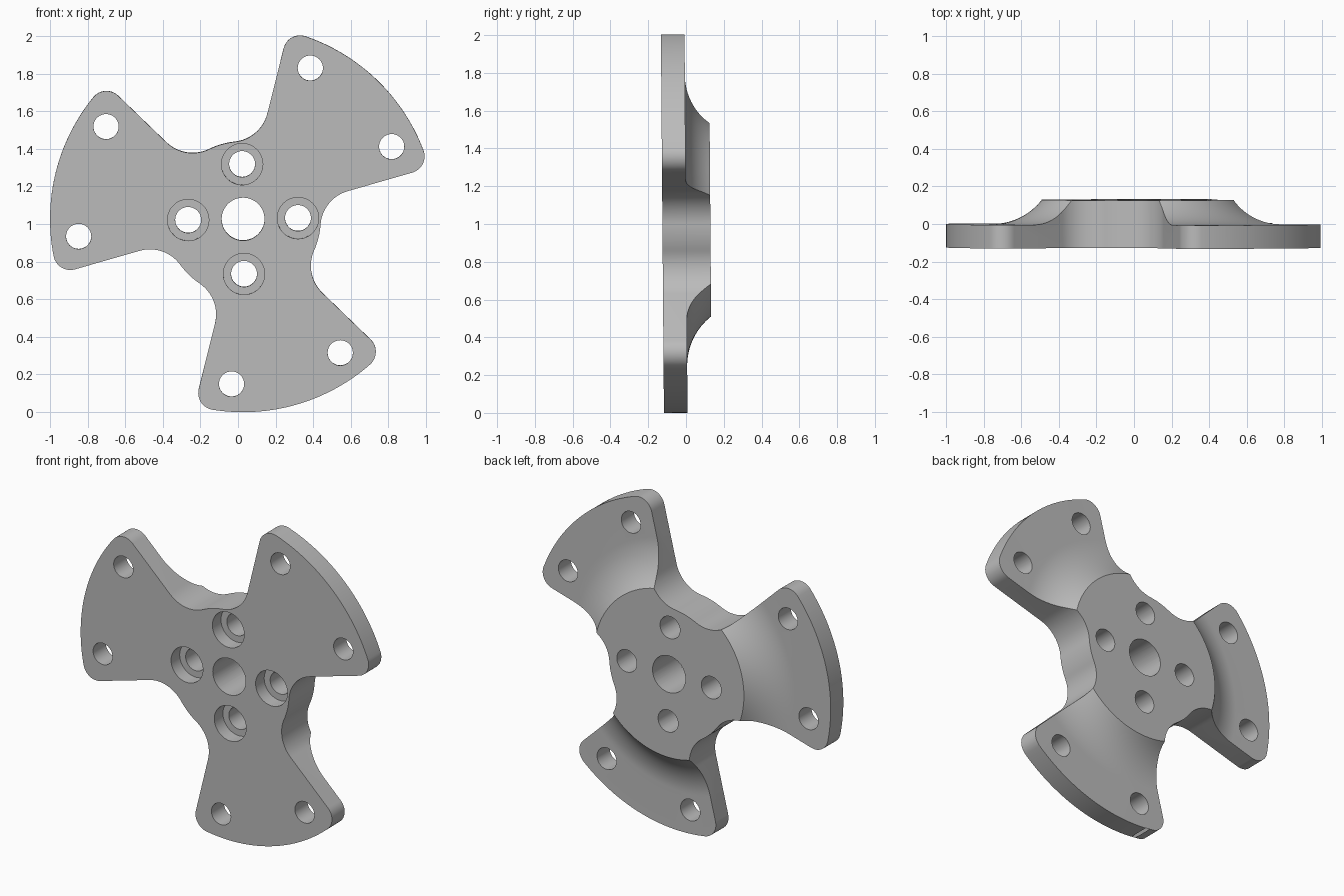
import bpy, bmesh, math
from mathutils import Matrix, Vector

if "Cube" in bpy.data.objects:
    bpy.data.objects.remove(bpy.data.objects["Cube"])

CX, CZ = 0.027, 1.027            # hub axis position
R, HUB, FIL, COR, OFF = 1.0265, 0.413, 0.20, 0.09, 0.0104
BACK, FRONT = 0.129, -0.125      # hub back face and flat front face


def arc(c, r, a0, a1, n):
    """Points on an arc, angles in radians."""
    return [(c[0] + r * math.cos(a0 + (a1 - a0) * i / n),
             c[1] + r * math.sin(a0 + (a1 - a0) * i / n)) for i in range(n + 1)]


def turn(pts, deg):
    c, s = math.cos(math.radians(deg)), math.sin(math.radians(deg))
    return [(c * x - s * y, s * x + c * y) for x, y in pts]


def to_object(name, bm):
    bmesh.ops.recalc_face_normals(bm, faces=bm.faces)
    me = bpy.data.meshes.new(name)
    bm.to_mesh(me)
    bm.free()
    ob = bpy.data.objects.new(name, me)
    bpy.context.collection.objects.link(ob)
    return ob


def prism(name, pts, y0, y1):
    """Outline in the x-z plane extruded along y."""
    bm = bmesh.new()
    f = bm.faces.new([bm.verts.new((x, y0, z)) for x, z in pts])
    ext = bmesh.ops.extrude_face_region(bm, geom=[f])
    vs = [v for v in ext["geom"] if isinstance(v, bmesh.types.BMVert)]
    bmesh.ops.translate(bm, verts=vs, vec=(0, y1 - y0, 0))
    return to_object(name, bm)


def disc(name, c, r, y0, y1):
    return prism(name, arc(c, r, 0, math.tau, 48)[:-1], y0, y1)


def boolean(ob, cutter, op):
    m = ob.modifiers.new(cutter.name, 'BOOLEAN')
    m.operation, m.solver, m.object = op, 'EXACT', cutter
    bpy.context.view_layer.objects.active = ob
    bpy.ops.object.modifier_apply(modifier=m.name)
    bpy.data.objects.remove(cutter)


# Half of one arm: hub bump, concave fillet, rounded corner, outer rim
rad = math.radians
fs = math.sqrt((HUB + FIL) ** 2 - (OFF + FIL) ** 2)
fa = math.atan2(OFF + FIL, fs)
cs = math.sqrt((R - COR) ** 2 - (OFF - COR) ** 2)
ca = math.atan2(OFF - COR, cs)
half = (arc((0, 0), HUB, rad(30), fa, 5)
        + arc((fs, OFF + FIL), FIL, math.pi + fa, 1.5 * math.pi, 16)[1:]
        + arc((cs, OFF - COR), COR, rad(90), ca, 12)
        + arc((0, 0), R, ca, rad(-30), 16)[1:])
half = turn(half, 30)
arm = half + [(x, -y) for x, y in reversed(half[:-1])]

# Three arms around the hub
outline = []
for k in range(3):
    outline += turn(arm, 46 - 120 * k)[:-1]
rotor = prism("three_arm_flange", outline, FRONT, 0.3)

# Lathed back surface: flat arms sweeping up to the raised hub
TOP_R, TOE_R = 0.5175, 0.78
w = TOE_R - TOP_R
rho = (w * w + BACK * BACK) / (2 * BACK)
prof = [(0, -0.3), (1.3, -0.3), (1.3, 0)]
a_end = math.asin(w / rho)
prof += [(TOE_R - rho * math.sin(a_end * i / 16), rho - rho * math.cos(a_end * i / 16))
         for i in range(17)]
prof.append((0, BACK))
bm = bmesh.new()
vs = [bm.verts.new((r, y, 0)) for r, y in prof]
es = [bm.edges.new(p) for p in zip(vs, vs[1:])]
bmesh.ops.spin(bm, geom=vs + es, cent=(0, 0, 0), axis=(0, 1, 0),
               angle=math.tau, steps=120, use_merge=True)
bmesh.ops.remove_doubles(bm, verts=bm.verts, dist=1e-5)
boolean(rotor, to_object("lathe_envelope", bm), 'INTERSECT')

# Centre bore and arm holes
boolean(rotor, disc("bore", (0, 0), 0.114, -0.5, 0.5), 'DIFFERENCE')
for k in range(3):
    for side in (-20, 20):
        c = turn([(0.879, 0)], 46 + 120 * k + side)[0]
        boolean(rotor, disc("arm_hole", c, 0.067, -0.5, 0.5), 'DIFFERENCE')

# Counterbored hub bolt holes
for k in range(4):
    c = turn([(0.292, 0)], 1 + 90 * k)[0]
    boolean(rotor, disc("bolt_hole", c, 0.069, -0.5, 0.5), 'DIFFERENCE')
    boolean(rotor, disc("counterbore", c, 0.11, -0.5, FRONT + 0.085), 'DIFFERENCE')

# Stand upright with a very slight lean
rotor.data.transform(Matrix.Translation(Vector((CX, 0, CZ))) @ Matrix.Rotation(0.008, 4, 'X'))

# Material and shading
mat = bpy.data.materials.new("plain_grey")
mat.diffuse_color = (0.5, 0.5, 0.5, 1)
mat.use_nodes = True
mat.node_tree.nodes["Principled BSDF"].inputs["Base Color"].default_value = mat.diffuse_color
rotor.data.materials.clear()
rotor.data.materials.append(mat)
for p in rotor.data.polygons:
    p.material_index = 0
bpy.ops.object.select_all(action='DESELECT')
rotor.select_set(True)
bpy.context.view_layer.objects.active = rotor
bpy.ops.object.shade_smooth_by_angle(angle=math.radians(25))
